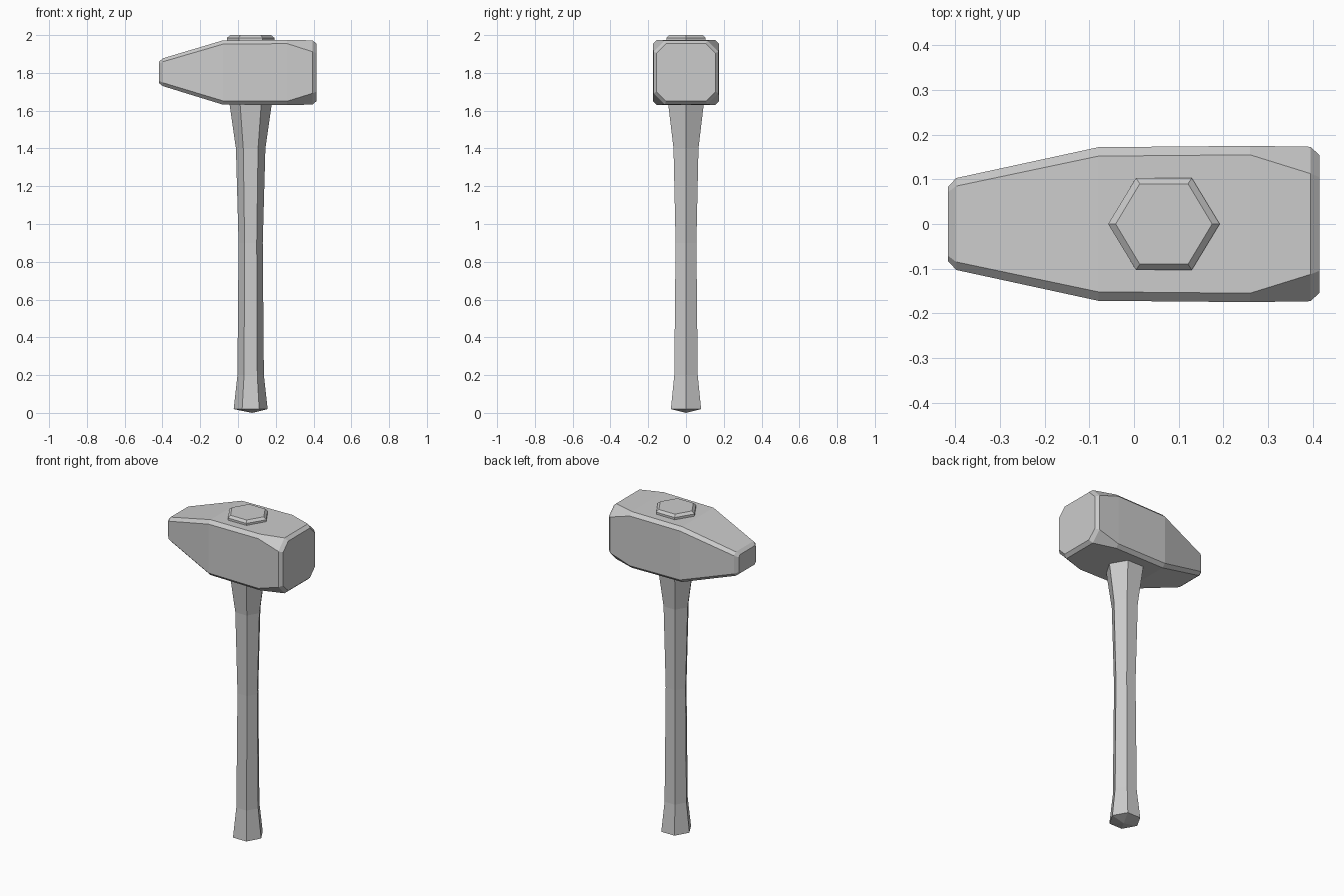
import bpy, bmesh, math

cube = bpy.data.objects.get("Cube")
if cube:
    bpy.data.objects.remove(cube, do_unlink=True)

grey = bpy.data.materials.new("plain grey")
grey.use_nodes = True
colour = (0.6, 0.6, 0.6, 1)
grey.diffuse_color = colour
grey.node_tree.nodes["Principled BSDF"].inputs["Base Color"].default_value = colour


def loft(name, rings, tip=None):
    """Bridge matching rings of points, closing the first with a point if given."""
    bm = bmesh.new()
    loops = [[bm.verts.new(p) for p in ring] for ring in rings]
    n = len(loops[0])
    for a, b in zip(loops, loops[1:]):
        for i in range(n):
            j = (i + 1) % n
            bm.faces.new((a[i], a[j], b[j], b[i]))
    bm.faces.new(loops[-1])
    if tip:
        point = bm.verts.new(tip)
        for i in range(n):
            bm.faces.new((loops[0][i], loops[0][(i + 1) % n], point))
    else:
        bm.faces.new(loops[0])
    bmesh.ops.recalc_face_normals(bm, faces=bm.faces)
    mesh = bpy.data.meshes.new(name)
    bm.to_mesh(mesh)
    bm.free()
    mesh.materials.append(grey)
    obj = bpy.data.objects.new(name, mesh)
    bpy.context.collection.objects.link(obj)
    return obj


def chamfered_section(x, half_width, bottom, top, cut):
    w, c = half_width, cut
    right = [(w - c, bottom), (w, bottom + c), (w, top - c), (w - c, top)]
    left = [(-y, z) for y, z in reversed(right)]
    return [(x, y, z) for y, z in right + left]


def hexagon(z, x_radius, half_width):
    ry = half_width / math.sin(math.pi / 3)
    return [(0.067 + x_radius * math.cos(k * math.pi / 3),
             ry * math.sin(k * math.pi / 3), z) for k in range(6)]


# Head: chamfered block tapering to a narrow peen, with wide corner cuts at the face
loft("hammer_head", [chamfered_section(*s) for s in (
    (-0.417, 0.083, 1.745, 1.86, 0.012),
    (-0.398, 0.103, 1.73, 1.877, 0.018),
    (-0.08, 0.172, 1.632, 1.972, 0.02),
    (0.26, 0.175, 1.63, 1.975, 0.02),
    (0.395, 0.173, 1.632, 1.972, 0.06),
    (0.415, 0.155, 1.65, 1.955, 0.05),
)])

# Handle: six-sided shaft flared at both ends, with a shallow pointed base
loft("handle", [hexagon(*s) for s in (
    (0.02, 0.09, 0.08),
    (0.2, 0.07, 0.062),
    (0.9, 0.064, 0.055),
    (1.4, 0.078, 0.066),
    (1.65, 0.114, 0.096),
)], tip=(0.075, 0, 0))

# End of the handle showing above the head
loft("handle_top", [hexagon(*s) for s in (
    (1.96, 0.125, 0.103),
    (1.986, 0.125, 0.103),
    (2.0, 0.108, 0.09),
)])
